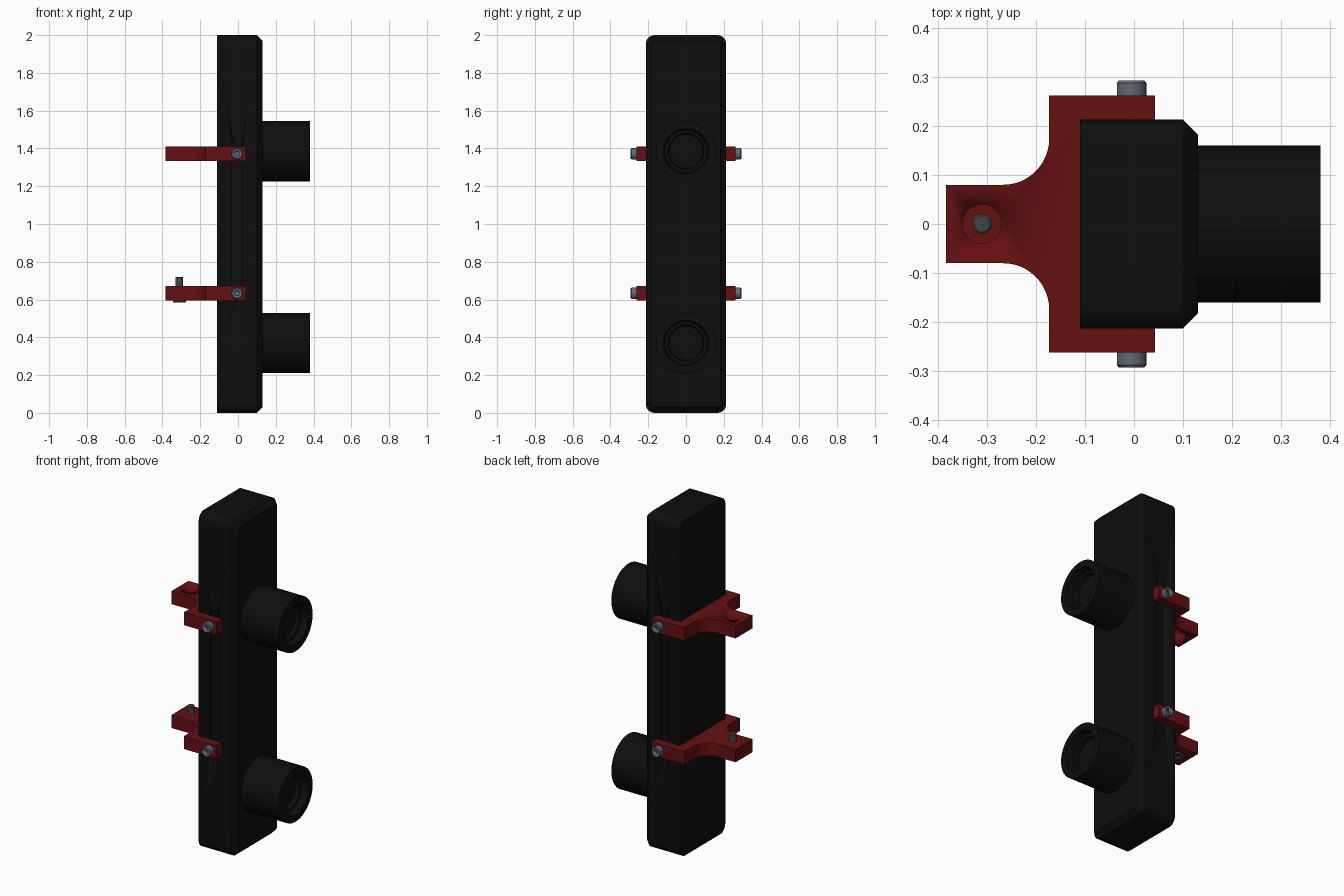
import bpy, bmesh, math
from mathutils import Matrix, Vector

if "Cube" in bpy.data.objects:
    bpy.data.objects.remove(bpy.data.objects["Cube"])


def material(name, rgb):
    m = bpy.data.materials.new(name)
    m.diffuse_color = (*rgb, 1)
    m.use_nodes = True
    m.node_tree.nodes["Principled BSDF"].inputs["Base Color"].default_value = m.diffuse_color
    return m


BLACK = material("black_plastic", (0.004, 0.004, 0.004))
RED = material("red_anodised", (0.13, 0.005, 0.006))
STEEL = material("steel", (0.12, 0.14, 0.18))
DARK = material("dark_steel", (0.06, 0.06, 0.06))


def finish(name, bm, mat, angle=30):
    bmesh.ops.recalc_face_normals(bm, faces=bm.faces[:])
    me = bpy.data.meshes.new(name)
    bm.to_mesh(me)
    bm.free()
    ob = bpy.data.objects.new(name, me)
    bpy.context.collection.objects.link(ob)
    if mat:
        me.materials.append(mat)
    select(ob)
    bpy.ops.object.shade_smooth_by_angle(angle=math.radians(angle))
    return ob


def select(ob):
    bpy.ops.object.select_all(action='DESELECT')
    ob.select_set(True)
    bpy.context.view_layer.objects.active = ob


def loft(name, rings, mat):
    """Skin equal-length point rings and cap both ends."""
    bm = bmesh.new()
    loops = [[bm.verts.new(p) for p in ring] for ring in rings]
    n = len(loops[0])
    for a, b in zip(loops, loops[1:]):
        for i in range(n):
            j = (i + 1) % n
            bm.faces.new((a[i], a[j], b[j], b[i]))
    bm.faces.new(loops[0])
    bm.faces.new(loops[-1])
    return finish(name, bm, mat)


def turned(name, profile, origin, axis, mat, n=48):
    """Solid of revolution from (distance, radius) pairs along an axis."""
    rot = Vector((0, 0, 1)).rotation_difference(Vector(axis)).to_matrix().to_4x4()
    m = Matrix.Translation(origin) @ rot
    rings = [[m @ Vector((r * math.cos(t), r * math.sin(t), d))
              for t in (2 * math.pi * i / n for i in range(n))] for d, r in profile]
    return loft(name, rings, mat)


def rounded(hw, hh, r, seg=8):
    """Rounded rectangle outline centred on the origin."""
    pts = []
    for k, (sx, sy) in enumerate(((1, 1), (-1, 1), (-1, -1), (1, -1))):
        for i in range(seg + 1):
            t = math.pi / 2 * (k + i / seg)
            pts.append((sx * (hw - r) + r * math.cos(t), sy * (hh - r) + r * math.sin(t)))
    return pts


def cut(ob, cutter):
    mod = ob.modifiers.new("cut", 'BOOLEAN')
    mod.operation = 'DIFFERENCE'
    mod.object = cutter
    select(ob)
    # keep the cut before the smoothing result is evaluated
    bpy.ops.object.modifier_apply(modifier=mod.name)
    bpy.data.objects.remove(cutter)


# Housing: rounded slab with a chamfered front
rings = [[(x, y, z + 1) for y, z in rounded(0.213 - d, 1 - d, 0.048 - d)]
         for x, d in ((-0.11, 0), (0.10, 0), (0.131, 0.031))]
body = loft("housing", rings, BLACK)

# Shallow side grooves in which the brackets sit
for s in (-1, 1):
    slot = [[(x - 0.005, y, z + 1) for x, z in rounded(0.028, 0.44, 0.027)]
            for y in (s * 0.2, s * 0.25)]
    cut(body, loft("groove_cutter", slot, None))

# Lens barrels with recessed mouths
for label, z in (("upper", 1.385), ("lower", 0.37)):
    turned(label + "_lens_barrel",
           [(0, 0.16), (0.255, 0.16), (0.255, 0.12), (0.215, 0.112), (0.215, 0.095), (0.19, 0.09)],
           (0.125, 0, z), (1, 0, 0), BLACK, 64)

# Bracket outline: half profile with a concave fillet, mirrored in y
half = [(-0.383, 0.08)]
for i in range(13):
    t = -math.pi / 2 + math.pi / 2 * i / 12
    half.append((-0.267 + 0.094 * math.cos(t), 0.174 + 0.094 * math.sin(t)))
half += [(-0.173, 0.262), (0.043, 0.262), (0.043, 0.211), (-0.109, 0.211)]
outline = half + [(x, -y) for x, y in reversed(half)]

for label, z in (("upper", 1.333), ("lower", 0.595)):
    bracket = loft(label + "_bracket",
                   [[(x, y, h) for x, y in outline] for h in (z, z + 0.077)], RED)
    # Mounting hole: open on the upper bracket, bottom counterbore on the lower
    if label == "upper":
        cut(bracket, turned("hole_cutter", [(-0.05, 0.04), (0.15, 0.04)],
                            (-0.31, 0, z), (0, 0, 1), None))
    # Side clamp screws with hex sockets
    for side, s in (("front", -1), ("back", 1)):
        at = (-0.005, s * 0.2, z + 0.0385)
        screw = turned(f"{label}_{side}_clamp_screw",
                       [(0, 0.017), (0.061, 0.017), (0.061, 0.03), (0.088, 0.03), (0.093, 0.026)],
                       at, (0, s, 0), STEEL, 32)
        cut(screw, turned("socket_cutter", [(0.073, 0.015), (0.12, 0.015)],
                          at, (0, s, 0), None, 6))

# Mounting bolt standing up through the lower bracket
bolt = turned("mounting_bolt",
              [(0, 0.032), (0.004, 0.035), (0.02, 0.035), (0.02, 0.02), (0.132, 0.02), (0.136, 0.016)],
              (-0.31, 0, 0.584), (0, 0, 1), DARK, 32)
cut(bolt, turned("socket_cutter", [(-0.02, 0.018), (0.014, 0.018)],
                 (-0.31, 0, 0.584), (0, 0, 1), None, 6))
